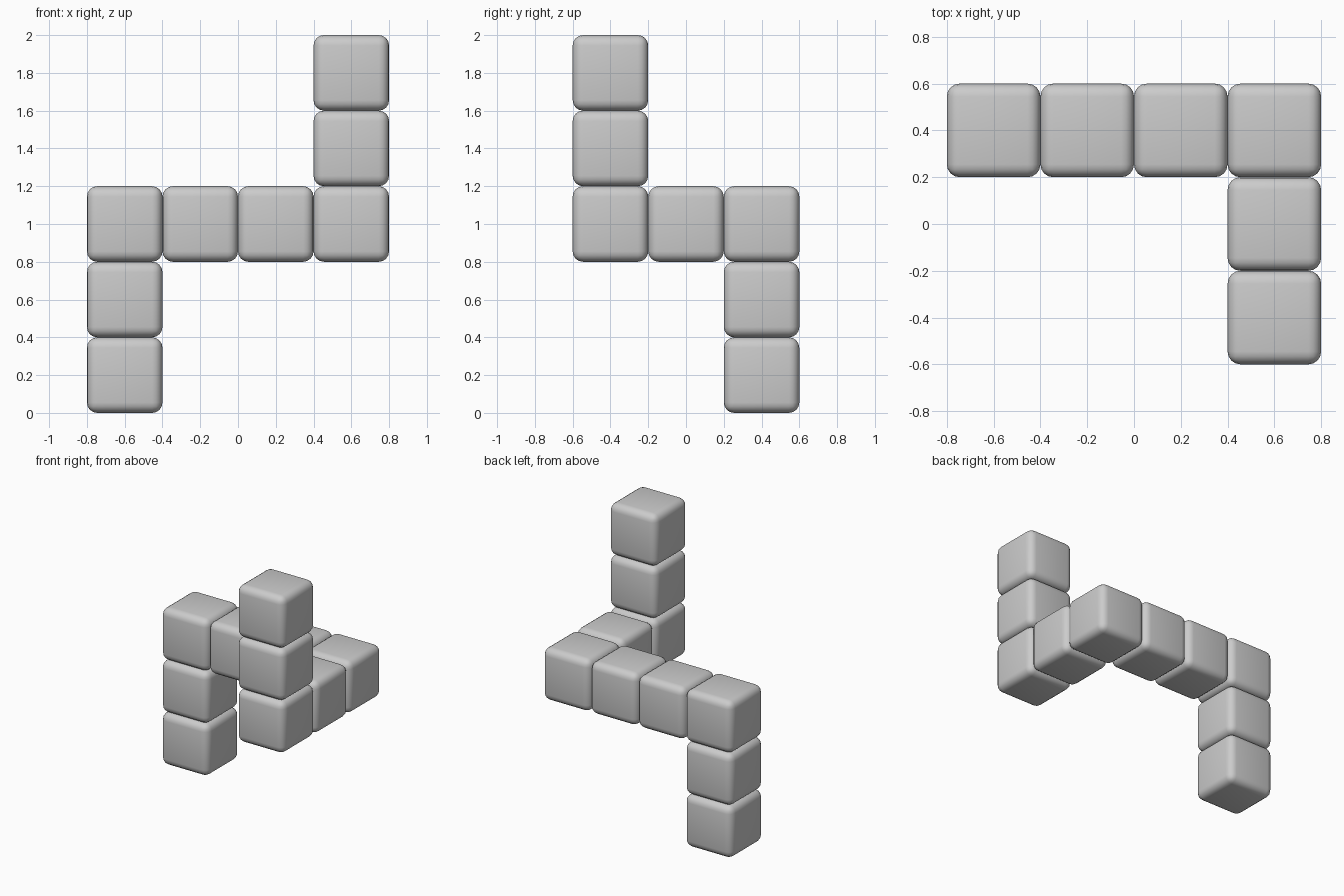
import bpy

if "Cube" in bpy.data.objects:
    bpy.data.objects.remove(bpy.data.objects["Cube"])

SIZE = 0.4

# Path of cells: lower leg, long beam, side arm, upper tower
path = [
    ("leg_cube", (-0.6, 0.4, 0.2), (0, 0, 1), 2),
    ("beam_cube", (-0.6, 0.4, 1.0), (1, 0, 0), 4),
    ("arm_cube", (0.6, 0.0, 1.0), (0, -1, 0), 2),
    ("tower_cube", (0.6, -0.4, 1.4), (0, 0, 1), 2),
]


def rounded_cube(name, loc):
    bpy.ops.mesh.primitive_cube_add(size=SIZE, location=loc)
    cube = bpy.context.object
    cube.name = name
    bevel = cube.modifiers.new("rounded_edges", 'BEVEL')
    bevel.width = 0.055
    bevel.segments = 4
    bpy.ops.object.shade_smooth()


# Lay the cubes of each straight run end to end
for name, start, step, count in path:
    for i in range(count):
        rounded_cube(f"{name}_{i + 1}",
                     [s + d * SIZE * i for s, d in zip(start, step)])
